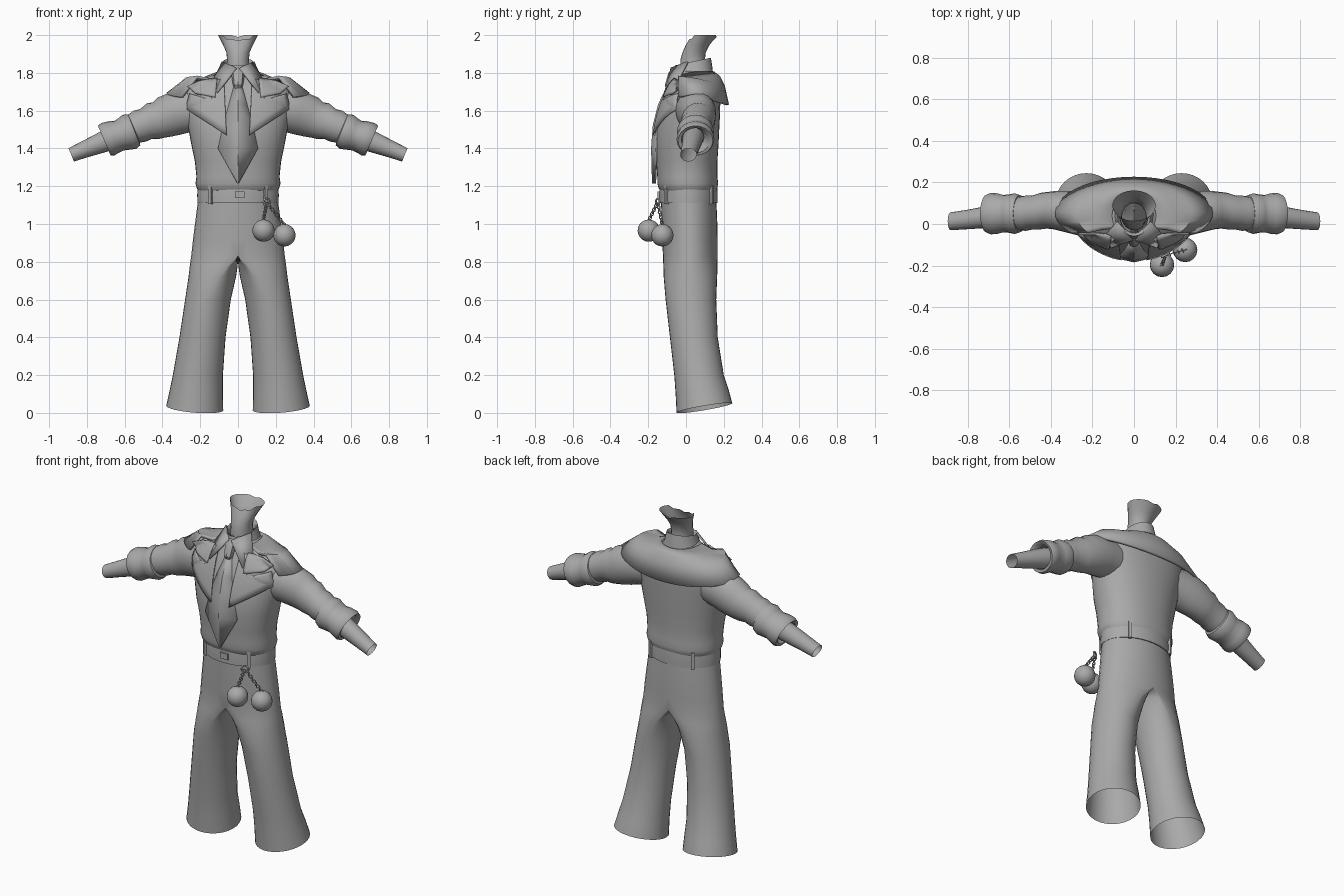
import bpy, bmesh, math
from mathutils import Vector
from mathutils.bvhtree import BVHTree

if "Cube" in bpy.data.objects:
    bpy.data.objects.remove(bpy.data.objects["Cube"])

gray = bpy.data.materials.new("plain gray")
gray.diffuse_color = (0.40, 0.40, 0.40, 1)
gray.use_nodes = True
gray.node_tree.nodes["Principled BSDF"].inputs["Base Color"].default_value = gray.diffuse_color


def finish(name, bm, mirror=False, thick=0, angle=50):
    me = bpy.data.meshes.new(name)
    bm.to_mesh(me)
    bm.free()
    ob = bpy.data.objects.new(name, me)
    bpy.context.collection.objects.link(ob)
    me.materials.append(gray)
    if mirror:
        m = ob.modifiers.new("mirror", 'MIRROR')
        m.use_clip = True
    if thick:
        s = ob.modifiers.new("thickness", 'SOLIDIFY')
        s.thickness = thick
        s.offset = 0
    bpy.ops.object.select_all(action='DESELECT')
    bpy.context.view_layer.objects.active = ob
    ob.select_set(True)
    bpy.ops.object.shade_smooth_by_angle(angle=math.radians(angle))
    return ob


def loft(rings, closed=True):
    """Bridge rows of points into a sheet or tube."""
    bm = bmesh.new()
    rows = [[bm.verts.new(p) for p in r] for r in rings]
    n = len(rows[0])
    for a, b in zip(rows, rows[1:]):
        for i in range(n if closed else n - 1):
            j = (i + 1) % n
            bm.faces.new((a[i], a[j], b[j], b[i]))
    bmesh.ops.recalc_face_normals(bm, faces=bm.faces)
    return bm


def oval(z, hw, yf, yb, n=32, power=1.0, tilt=0.0):
    """Horizontal oval; tilt raises the back and lowers the front."""
    pts = []
    for i in range(n):
        a = math.tau * i / n
        c, s = math.cos(a), math.sin(a)
        c = math.copysign(abs(c) ** power, c)
        sy = math.copysign(abs(s) ** power, s)
        pts.append((hw * c, (yf + yb) / 2 + (yb - yf) / 2 * sy, z + tilt * s))
    return pts


def tube(stations, n=20):
    """Arm tube along x: stations are (x, y, z, vertical radius, depth radius)."""
    rings = []
    for k, (x, y, z, rv, ry) in enumerate(stations):
        p, q = stations[max(k - 1, 0)], stations[min(k + 1, len(stations) - 1)]
        d = Vector((q[0] - p[0], 0, q[2] - p[2]))
        d = d.normalized() if d.length > 0.012 else Vector((0.93, 0, -0.37))
        up = Vector((-d.z, 0, d.x))
        if up.z < 0:
            up = -up
        rings.append([Vector((x, y, z)) + up * rv * math.sin(t) + Vector((0, ry * math.cos(t), 0))
                      for t in (math.tau * i / n for i in range(n))])
    return loft(rings)


# Trousers: one flared leg that blends into half of the hips, mirrored
# rows: z, inner x, outer x, front y, back y, hip blend
leg_rows = [(0.0, .078, .38, -.05, .245, 0), (.1, .08, .362, -.055, .225, 0),
            (.2, .08, .345, -.062, .2, 0), (.4, .066, .31, -.085, .168, 0),
            (.6, .038, .28, -.108, .16, 0), (.72, .014, .262, -.118, .165, .25),
            (.78, .004, .255, -.12, .167, .6), (.83, 0, .248, -.122, .168, 1),
            (.92, 0, .238, -.126, .168, 1), (1.03, 0, .224, -.13, .165, 1),
            (1.13, 0, .211, -.132, .16, 1)]
rings = []
for z, xi, xo, yf, yb, t in leg_rows:
    ring = []
    for i in range(32):
        a = math.tau * i / 32
        c, s = math.cos(a), math.sin(a)
        x = (1 - t) * ((xi + xo) / 2 + (xo - xi) / 2 * c) + t * max(0, xo * c)
        hem = max(0, 1 - z / .2) * (.03 + .025 * s + .012 * c - .004)
        ring.append((x, (yf + yb) / 2 + (yb - yf) / 2 * s, z + hem))
    rings.append(ring)
bm = loft(rings)
bmesh.ops.delete(bm, geom=[f for f in bm.faces if all(v.co.x < 1e-4 for v in f.verts)], context='FACES')
finish("trousers", bm, mirror=True)

# Jacket body: z, half width, front y, back y
body_rows = [(1.17, .205, -.13, .155), (1.19, .218, -.145, .166), (1.215, .225, -.152, .17),
             (1.25, .22, -.152, .166), (1.33, .228, -.158, .166), (1.42, .247, -.165, .172),
             (1.5, .262, -.16, .176), (1.58, .28, -.143, .18), (1.65, .29, -.12, .182),
             (1.7, .28, -.1, .178), (1.74, .235, -.082, .168), (1.77, .17, -.066, .155),
             (1.79, .12, -.055, .14), (1.82, .075, -.045, .125)]
bm = loft([oval(*r, n=40, power=.92) for r in body_rows])
tree = BVHTree.FromBMesh(bm)
finish("jacket_body", bm)

# Sleeves with soft folds, rolled cuffs, bare forearms
finish("sleeve", tube([(.2, .045, 1.605, .11, .1), (.27, .05, 1.6, .115, .105), (.33, .06, 1.585, .115, .1),
                       (.385, .066, 1.567, .11, .092), (.42, .066, 1.55, .098, .088),
                       (.45, .062, 1.545, .1, .088), (.49, .055, 1.528, .085, .082),
                       (.52, .052, 1.518, .088, .085), (.56, .05, 1.5, .078, .08),
                       (.6, .05, 1.48, .075, .08)]), mirror=True)
finish("rolled_cuff", tube([(.545, .05, 1.5, .07, .075), (.55, .05, 1.498, .088, .09),
                            (.575, .05, 1.488, .097, .098), (.605, .05, 1.476, .088, .092),
                            (.63, .05, 1.468, .082, .09), (.66, .05, 1.46, .088, .098),
                            (.69, .05, 1.448, .093, .1), (.708, .05, 1.441, .086, .092),
                            (.704, .05, 1.442, .07, .075), (.66, .04, 1.458, .055, .055)]), mirror=True)
finish("forearm", tube([(.62, .04, 1.47, .062, .058), (.72, .032, 1.432, .055, .052),
                        (.8, .022, 1.4, .046, .047), (.883, .013, 1.366, .038, .043)]), mirror=True)

# Wide collar draped round the back and over the shoulders
rows = [[], [], [], []]
for i in range(33):
    a = math.radians(-38 + 256 * i / 32)
    c, s = math.cos(a), math.sin(a)
    back, front = max(0, s), max(0, -s)
    rows[0].append((.105 * c, .045 + .1 * s, 1.8 - .02 * front))
    rows[1].append((.19 * c, .05 + .125 * s, 1.765 + .012 * back))
    rows[2].append((.275 * c, .05 + .148 * s, 1.765 - .035 * back + .02 * front))
    rows[3].append((.375 * c, .05 + (.17 if s > 0 else .14) * s, 1.69 - .06 * back - .03 * front))
finish("wide_collar", loft(rows, closed=False), thick=.016)


def front_plate(name, outline, lift, limit=-.03):
    """Flat front panel laid on the jacket."""
    bm = bmesh.new()
    bm.faces.new([bm.verts.new((x, 0, z)) for x, z in outline])
    bmesh.ops.triangulate(bm, faces=bm.faces)
    bmesh.ops.subdivide_edges(bm, edges=bm.edges, cuts=5, use_grid_fill=True)
    for v in bm.verts:
        hit = tree.ray_cast(Vector((v.co.x, -1, v.co.z)), Vector((0, 1, 0)))[0]
        v.co.y = min(hit.y if hit else limit, limit) - lift
    bmesh.ops.recalc_face_normals(bm, faces=bm.faces)
    return finish(name, bm, mirror=True, thick=.01)


# Pointed lapels and the collar fronts above the notch
front_plate("lapel", [(.06, 1.47), (.275, 1.61), (.255, 1.69), (.14, 1.655), (.11, 1.76), (.075, 1.77)], .012)
front_plate("collar_front", [(.11, 1.77), (.12, 1.67), (.225, 1.69), (.27, 1.73), (.2, 1.76)], .018)

# Tie blade with a raised middle, and its knot
tie_rows = [(1.73, .02, -.098), (1.63, .048, -.145), (1.52, .078, -.172), (1.4, .105, -.181), (1.215, .002, -.176)]
finish("tie_blade", loft([[(-w, y + .014 + w * .1, z), (0, y, z), (w, y + .014 + w * .1, z)]
                          for z, w, y in tie_rows], closed=False), thick=.008, angle=20)
finish("tie_knot", loft([oval(z, w, y, y + .05, 8) for z, w, y in
                         [(1.715, .018, -.105), (1.735, .027, -.112), (1.8, .036, -.093), (1.83, .022, -.07)]]),
       angle=30)

# Shirt collar: standing band plus pointed flaps
finish("collar_band", loft([oval(1.765, .115, -.07, .145, 24, tilt=.01), oval(1.81, .092, -.066, .14, 24, tilt=.018),
                            oval(1.86, .079, -.058, .132, 24, tilt=.02), oval(1.85, .068, -.045, .12, 24, tilt=.02),
                            oval(1.81, .066, -.04, .118, 24, tilt=.02)]))
flap = [(.083, .01, 1.858), (.142, -.055, 1.735), (.108, -.112, 1.695), (.008, -.078, 1.825)]
bm = bmesh.new()
bm.faces.new([bm.verts.new(p) for p in flap])
bmesh.ops.triangulate(bm, faces=bm.faces)
finish("collar_flap", bm, mirror=True, thick=.01)

# Open neck leaning back and widening to the jaw
neck = [oval(1.8, .062, -.03, .105, 20), oval(1.87, .058, -.03, .1, 20),
        oval(1.91, .062, -.018, .105, 20), oval(1.95, .08, .0, .125, 20)]
neck.append([(x, y, 1.99 + .01 * min(1, 3 * abs(x) / .105) - .02 * (y < .03))
             for x, y, z in oval(1.99, .105, .015, .162, 20)])
finish("neck", loft(neck))

# Belt, loops and a small buckle
finish("belt", loft([oval(z, .211 + e, -.137 - e, .163 + e, 40) for z, e in
                     [(1.11, -.006), (1.11, .004), (1.155, .005), (1.198, .002), (1.198, -.008)]]), angle=35)


def box(name, loc, size, turn=0):
    bpy.ops.mesh.primitive_cube_add(size=1, location=loc, rotation=(0, 0, turn))
    ob = bpy.context.object
    ob.name, ob.scale = name, size
    ob.data.materials.append(gray)


for deg in (-48, -132, 50, 130):
    a = math.radians(deg)
    c, s = math.cos(a), math.sin(a)
    box("belt_loop", (.217 * c, .013 + .157 * s, 1.155), (.018, .02, .1), math.atan2(s / .157, c / .217) + math.pi / 2)
box("belt_buckle", (.01, -.145, 1.155), (.05, .012, .035))


def ring(name, loc, r, thin, rot):
    bpy.ops.mesh.primitive_torus_add(location=loc, rotation=rot, major_radius=r, minor_radius=thin,
                                     major_segments=12, minor_segments=6)
    ob = bpy.context.object
    ob.name = name
    ob.data.materials.append(gray)
    bpy.ops.object.shade_smooth()


# Two round charms hanging on chains from a ring at the belt
hook = Vector((.152, -.15, 1.115))
ring("charm_ring", hook, .02, .005, (math.pi / 2, 0, .5))
for ball in (Vector((.135, -.197, .965)), Vector((.246, -.125, .94))):
    bpy.ops.mesh.primitive_uv_sphere_add(segments=16, ring_count=10, radius=.059, location=ball)
    bpy.context.object.name = "round_charm"
    bpy.context.object.data.materials.append(gray)
    bpy.ops.object.shade_smooth()
    for k in range(9):
        p = hook.lerp(ball + Vector((0, 0, .055)), (k + .9) / 9)
        ring("chain_link", p, .0085, .003, (math.pi / 2, 0, (k % 2) * math.pi / 2 + .4))
